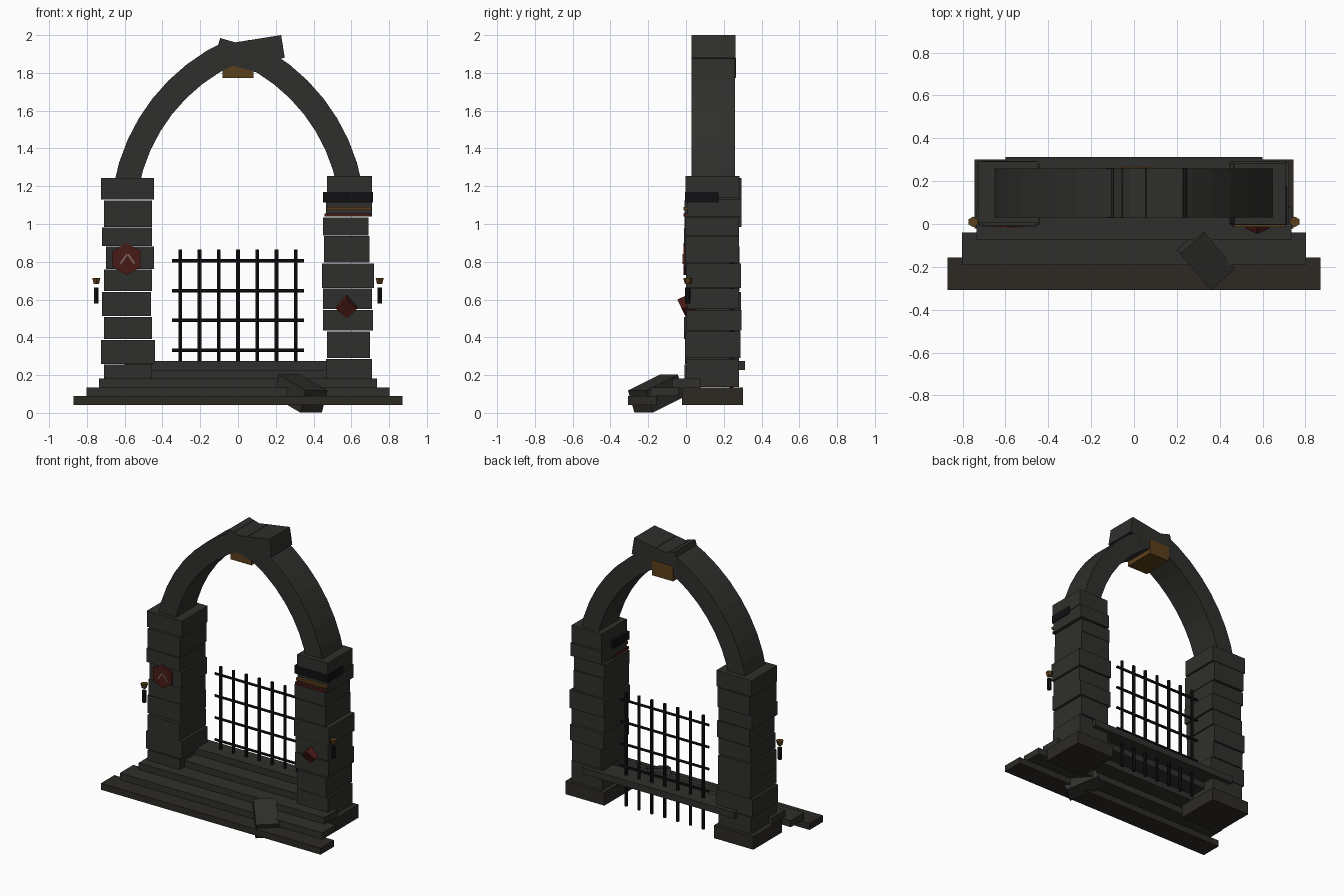
import bpy, bmesh, math, random
from mathutils import Matrix, Vector

if "Cube" in bpy.data.objects:
    bpy.data.objects.remove(bpy.data.objects["Cube"])

random.seed(4)


def material(name, rgb):
    m = bpy.data.materials.new(name)
    m.diffuse_color = (*rgb, 1)
    m.use_nodes = True
    m.node_tree.nodes["Principled BSDF"].inputs["Base Color"].default_value = m.diffuse_color
    return m


STONE = material("dark_stone", (0.028, 0.028, 0.025))
WORN = material("worn_step_stone", (0.026, 0.023, 0.018))
IRON = material("iron", (0.005, 0.005, 0.006))
GOLD = material("bronze", (0.105, 0.05, 0.011))
RED = material("red_paint", (0.065, 0.01, 0.008))
PALE = material("pale_paint", (0.2, 0.12, 0.1))


def finish(name, bm, mat):
    bmesh.ops.recalc_face_normals(bm, faces=bm.faces)
    me = bpy.data.meshes.new(name)
    bm.to_mesh(me)
    bm.free()
    me.materials.append(mat)
    ob = bpy.data.objects.new(name, me)
    bpy.context.collection.objects.link(ob)
    return ob


def block(name, size, matrix, mat=STONE):
    bm = bmesh.new()
    bmesh.ops.create_cube(bm, size=1, matrix=matrix @ Matrix.Diagonal((*size, 1)))
    return finish(name, bm, mat)


def box(name, x, y, z, mat=STONE):
    lo, hi = zip(sorted(x), sorted(y), sorted(z))
    lo, hi = Vector(lo), Vector(hi)
    return block(name, hi - lo, Matrix.Translation((lo + hi) / 2), mat)


def rod(name, p, q, r1, r2, sides, mat):
    p, q = Vector(p), Vector(q)
    d = q - p
    m = Matrix.Translation((p + q) / 2) @ d.to_track_quat('Z', 'Y').to_matrix().to_4x4()
    bm = bmesh.new()
    bmesh.ops.create_cone(bm, cap_ends=True, segments=sides, radius1=r1, radius2=r2,
                          depth=d.length, matrix=m)
    return finish(name, bm, mat)


# Five steps climbing back to the threshold
for i in range(5):
    w, y, z = 0.87 - 0.0675 * i, -0.308 + 0.117 * i, 0.042 + 0.0465 * i
    box("step", (-w, w), (y, y + 0.152), (z, z + 0.0465), WORN if i == 0 else STONE)

# Pillars: (block top, inner x, outer x) from the bottom up
left = [(0.258, 0.455, 0.71), (0.388, 0.44, 0.725), (0.51, 0.455, 0.71),
        (0.643, 0.46, 0.72), (0.76, 0.455, 0.71), (0.882, 0.445, 0.70),
        (0.983, 0.455, 0.72), (1.127, 0.455, 0.71), (1.245, 0.445, 0.725)]
right = [(0.288, 0.465, 0.71), (0.433, 0.47, 0.70), (0.548, 0.45, 0.715),
         (0.66, 0.45, 0.71), (0.793, 0.445, 0.72), (0.938, 0.455, 0.695),
         (1.037, 0.45, 0.69), (1.135, 0.465, 0.71), (1.255, 0.47, 0.71)]
for side, rows in ((-1, left), (1, right)):
    box("pillar_base", (side * 0.435, side * 0.745), (-0.02, 0.302), (0.042, 0.135), WORN)
    z = 0.135
    for top, a, b in rows:
        y0, y1 = random.uniform(-0.013, 0.008), random.uniform(0.278, 0.296)
        box("pillar_block", (side * a, side * b), (y0, y1), (z + 0.002, top - 0.002))
        z = top

# Pointed arch: wedge blocks on two arcs
CX, CZ, R0, R1, N = 0.37, 1.02, 0.912, 1.045, 8
for side in (-1, 1):
    for i in range(N):
        a, b = (math.radians(10 + 56 * k / N) for k in (i, i + 1))
        bm = bmesh.new()
        ring = []
        for r, t in ((R0, a), (R1, a), (R1, b), (R0, b)):
            ring.append((side * (r * math.cos(t) - CX), CZ + r * math.sin(t)))
        f = bm.faces.new([bm.verts.new((x, 0.03, z)) for x, z in ring])
        ext = bmesh.ops.extrude_face_region(bm, geom=[f])
        vs = [v for v in ext["geom"] if isinstance(v, bmesh.types.BMVert)]
        bmesh.ops.translate(bm, vec=(0, 0.23, 0), verts=vs)
        finish("arch_block", bm, STONE)

# Crossed crown blocks and the bronze keystone
for name, x, z, length, tilt in (("crown_block_left", 0.075, 1.914, 0.33, -9),
                                 ("crown_block_right", 0.028, 1.886, 0.29, 16)):
    m = Matrix.Translation((x, 0.145, z)) @ Matrix.Rotation(math.radians(tilt), 4, 'Y')
    block(name, (length, 0.232, 0.122), m)
box("keystone", (-0.083, 0.083), (0.035, 0.265), (1.772, 1.88), GOLD)

# Portcullis
GY = 0.24
for i in range(7):
    x = -0.306 + 0.102 * i
    rod("gate_bar", (x, GY, 0.05), (x, GY, 0.865), 0.011, 0.011, 6, IRON)
for z in (0.805, 0.647, 0.49, 0.332):
    rod("gate_crossbar", (-0.35, GY, z), (0.35, GY, z), 0.01, 0.01, 6, IRON)

# Torches beside the pillars
for s in (-1, 1):
    rod("torch_handle", (s * 0.75, 0.01, 0.58), (s * 0.75, 0.01, 0.665), 0.014, 0.014, 6, IRON)
    rod("torch_cup", (s * 0.75, 0.01, 0.682), (s * 0.75, 0.01, 0.715), 0.016, 0.025, 6, GOLD)

# Fallen block leaning on the steps
u = Vector((0.603, -0.713, -0.357)).normalized()
v = Vector((0.764, 0.646, 0)).normalized()
n = v.cross(u)
m = Matrix((u, v, n)).transposed().to_4x4()
m.translation = (0.33, -0.158, 0.102)
block("fallen_block", (0.235, 0.15, 0.125), m)

# Painted plaque on the left pillar
rod("painted_plaque", (-0.59, -0.014, 0.815), (-0.59, 0.02, 0.815), 0.085, 0.085, 6, RED)
for tilt, x in ((35, -0.605), (-35, -0.565)):
    block("plaque_mark", (0.01, 0.006, 0.06),
          Matrix.Translation((x, -0.015, 0.815)) @ Matrix.Rotation(math.radians(tilt), 4, 'Y'), PALE)

# Bands and a tilted red chip on the right pillar
box("dark_band", (0.45, 0.715), (-0.004, 0.175), (1.113, 1.17), IRON)
box("bronze_band", (0.468, 0.708), (-0.014, 0.02), (1.073, 1.09), GOLD)
box("red_band", (0.458, 0.705), (-0.012, 0.17), (1.04, 1.056), RED)
rod("red_chip", (0.575, -0.022, 0.55), (0.575, 0.04, 0.58), 0.055, 0.055, 4, RED)
